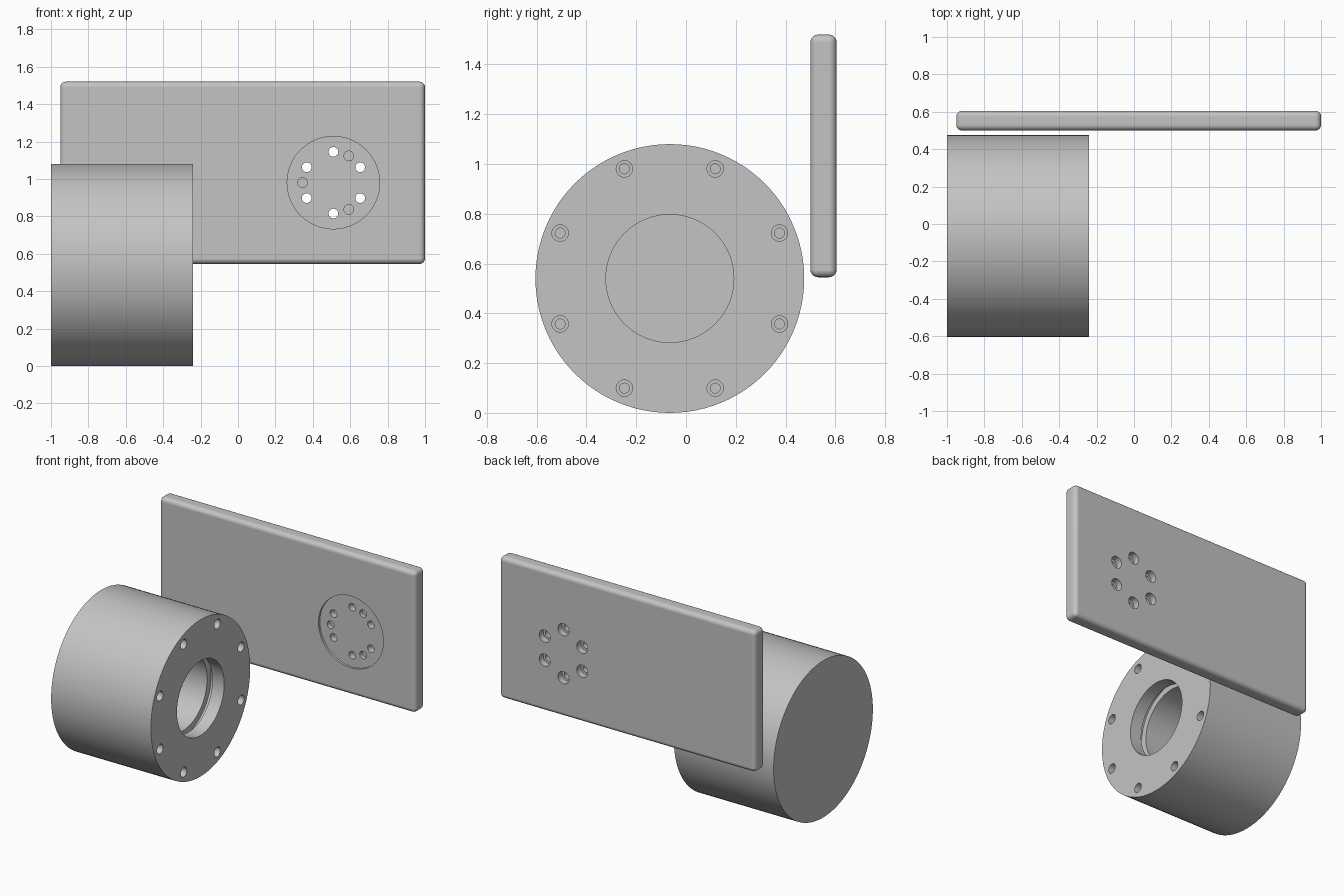
import bpy
import bmesh
import math
from mathutils import Vector

cube = bpy.data.objects.get("Cube")
if cube:
    bpy.data.objects.remove(cube, do_unlink=True)

grey = bpy.data.materials.new("plain grey")
grey.use_nodes = True
colour = (0.55, 0.55, 0.55, 1)
grey.diffuse_color = colour
grey.node_tree.nodes["Principled BSDF"].inputs["Base Color"].default_value = colour


def make_object(name, bm):
    bmesh.ops.recalc_face_normals(bm, faces=bm.faces[:])
    mesh = bpy.data.meshes.new(name)
    bm.to_mesh(mesh)
    bm.free()
    mesh.materials.append(grey)
    obj = bpy.data.objects.new(name, mesh)
    bpy.context.collection.objects.link(obj)
    return obj


def lathe(bm, profile, axis, centre, sides):
    """Revolve (radius, position) points about a line along x or y."""
    def place(r, t, a):
        u, v = r * math.cos(a), r * math.sin(a)
        offset = (t, u, v) if axis == "x" else (u, t, v)
        return bm.verts.new(Vector(centre) + Vector(offset))

    rings = []
    for r, t in profile:
        count = sides if r > 0 else 1
        rings.append([place(r, t, math.tau * i / sides) for i in range(count)])
    for low, high in zip(rings, rings[1:]):
        for i in range(sides):
            j = (i + 1) % sides
            corners = [low[i % len(low)], low[j % len(low)],
                       high[j % len(high)], high[i % len(high)]]
            bm.faces.new(list(dict.fromkeys(corners)))


def cut(obj, cutter):
    mod = obj.modifiers.new("cut", "BOOLEAN")
    mod.operation = "DIFFERENCE"
    mod.solver = "EXACT"
    mod.object = cutter
    cutter.hide_render = True


def finish(obj, cutters):
    """Bake the modifiers, drop the cutters and smooth the round faces."""
    bpy.context.view_layer.update()
    graph = bpy.context.evaluated_depsgraph_get()
    baked = bpy.data.meshes.new_from_object(obj.evaluated_get(graph))
    obj.modifiers.clear()
    obj.data = baked
    for cutter in cutters:
        bpy.data.objects.remove(cutter, do_unlink=True)
    bpy.ops.object.select_all(action="DESELECT")
    obj.select_set(True)
    bpy.context.view_layer.objects.active = obj
    bpy.ops.object.shade_smooth_by_angle(angle=math.radians(32))
    weighted = obj.modifiers.new("even shading", "WEIGHTED_NORMAL")
    weighted.keep_sharp = True


# Drum: closed at one end, with a grooved bore at the other
BACK, FACE = -1.0, -0.24
DRUM_R, BORE_R, GROOVE_R = 0.54, 0.257, 0.3
drum_centre = Vector((0, -0.065, DRUM_R))
bm = bmesh.new()
lathe(bm, [(0, BACK), (DRUM_R, BACK), (DRUM_R, FACE), (BORE_R, FACE),
           (BORE_R, FACE - 0.09), (GROOVE_R, FACE - 0.09),
           (GROOVE_R, FACE - 0.13), (BORE_R, FACE - 0.13),
           (BORE_R, BACK + 0.1), (0, BACK + 0.1)], "x", drum_centre, 96)
drum = make_object("drum", bm)

# Ring of eight stepped screw holes in the drum face
bm = bmesh.new()
for k in range(8):
    a = math.tau * (k + 0.5) / 8
    spot = drum_centre + 0.477 * Vector((0, math.cos(a), math.sin(a)))
    lathe(bm, [(0, FACE - 0.16), (0.02, FACE - 0.16), (0.02, FACE - 0.06),
               (0.033, FACE - 0.06), (0.033, FACE + 0.05), (0, FACE + 0.05)],
          "x", spot, 24)
drum_holes = make_object("drum_hole_cutter", bm)
cut(drum, drum_holes)
finish(drum, [drum_holes])

# Back plate with rounded edges
low, high = Vector((-0.95, 0.5, 0.545)), Vector((1.0, 0.605, 1.52))
bm = bmesh.new()
bmesh.ops.create_cube(bm, size=1)
bmesh.ops.scale(bm, vec=high - low, verts=bm.verts[:])
bmesh.ops.translate(bm, vec=(low + high) / 2, verts=bm.verts[:])
plate = make_object("back_plate", bm)
bevel = plate.modifiers.new("round edges", "BEVEL")
bevel.width = 0.03
bevel.segments = 5

# Shallow round recess in the front of the plate
dial_centre = Vector((0.51, 0, 0.98))
floor = low.y + 0.015
bm = bmesh.new()
lathe(bm, [(0, low.y - 0.05), (0.247, low.y - 0.05), (0.247, floor), (0, floor)],
      "y", dial_centre, 96)
recess = make_object("recess_cutter", bm)
cut(plate, recess)

# Six through holes, widened at the back, and three blind holes
through = [(0, low.y - 0.05), (0.026, low.y - 0.05), (0.026, high.y - 0.045),
           (0.042, high.y - 0.045), (0.042, high.y + 0.05), (0, high.y + 0.05)]
blind = [(0, low.y - 0.05), (0.026, low.y - 0.05),
         (0.026, floor + 0.03), (0, floor + 0.03)]
bm = bmesh.new()
for profile, count, start in ((through, 6, 30), (blind, 3, 60)):
    for k in range(count):
        a = math.radians(start) + math.tau * k / count
        spot = dial_centre + 0.165 * Vector((math.cos(a), 0, math.sin(a)))
        lathe(bm, profile, "y", spot, 24)
plate_holes = make_object("plate_hole_cutter", bm)
cut(plate, plate_holes)
finish(plate, [recess, plate_holes])
